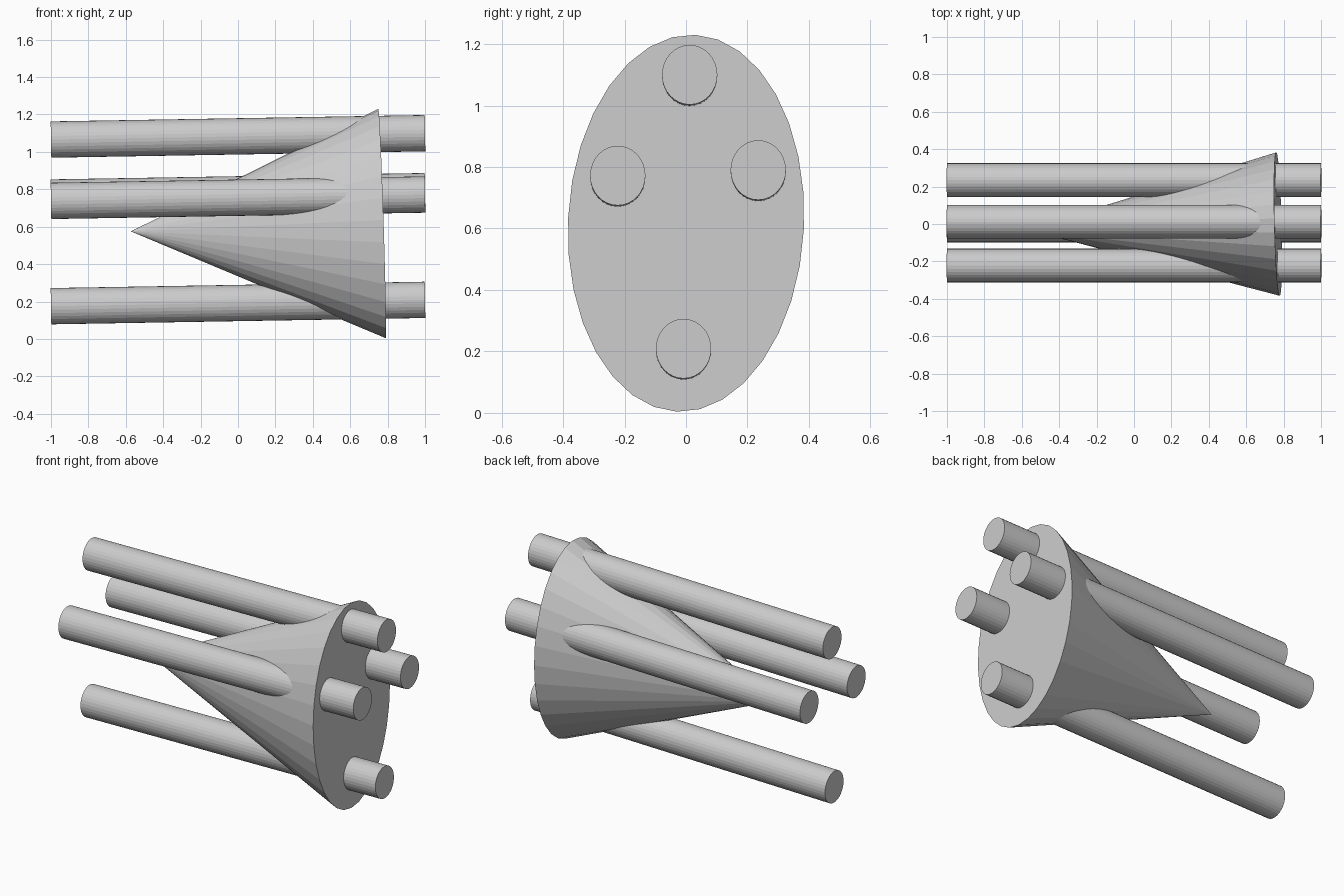
import bpy
import bmesh
from mathutils import Matrix, Vector

cube = bpy.data.objects.get("Cube")
if cube:
    bpy.data.objects.remove(cube, do_unlink=True)

# Single plain grey material
GREY = (0.6, 0.6, 0.6, 1.0)
grey = bpy.data.materials.new("plain grey")
grey.use_nodes = True
grey.diffuse_color = GREY
grey.node_tree.nodes["Principled BSDF"].inputs["Base Color"].default_value = GREY


def tapered(name, start, end, up, half_width, half_height, tip, sides=32):
    """Elliptical cone or rod from start to end; tip scales the end section."""
    start, end = Vector(start), Vector(end)
    axis = (end - start).normalized()
    up = Vector(up)
    up = (up - axis * up.dot(axis)).normalized()
    side = up.cross(axis)
    frame = Matrix((side * half_width, up * half_height, end - start)).transposed().to_4x4()
    frame.translation = (start + end) / 2
    bm = bmesh.new()
    bmesh.ops.create_cone(bm, cap_ends=True, segments=sides, radius1=1,
                          radius2=tip, depth=1, matrix=frame)
    bmesh.ops.remove_doubles(bm, verts=bm.verts, dist=0.0001)
    bmesh.ops.recalc_face_normals(bm, faces=bm.faces)
    mesh = bpy.data.meshes.new(name)
    bm.to_mesh(mesh)
    bm.free()
    mesh.materials.append(grey)
    obj = bpy.data.objects.new(name, mesh)
    bpy.context.collection.objects.link(obj)
    return obj


# Flattened cone lying on its side, slightly rolled
tapered("cone", (0.77, 0, 0.617), (-0.573, -0.03, 0.575), (0, 0.05, 1),
        0.384, 0.614, 0)

# Four long rods through the cone, rising gently towards +x
RISE = 0.034
rods = {
    "top_rod": (0.012, 1.1),
    "back_rod": (0.235, 0.79),
    "front_rod": (-0.222, 0.772),
    "bottom_rod": (-0.008, 0.209),
}
for name, (y, z) in rods.items():
    tapered(name, (-1, y, z - RISE), (1, y, z), (0, 0, 1), 0.09, 0.097, 1)
